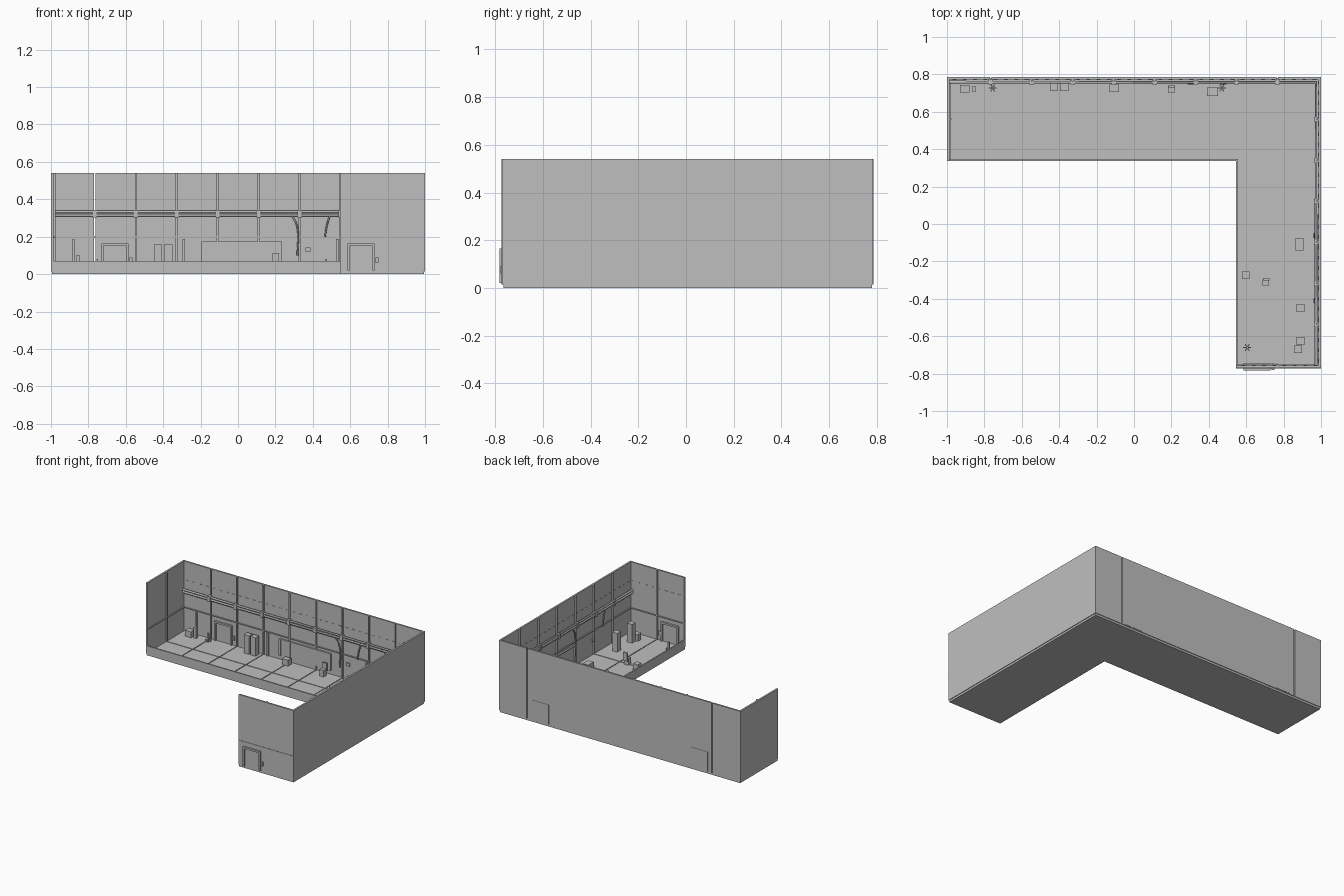
import bpy, bmesh, math
from mathutils import Matrix, Vector

cube = bpy.data.objects.get("Cube")
if cube:
    bpy.data.objects.remove(cube, do_unlink=True)

grey = bpy.data.materials.new("plain_grey")
grey.use_nodes = True
colour = (0.52, 0.52, 0.52, 1)
grey.diffuse_color = colour
grey.node_tree.nodes["Principled BSDF"].inputs["Base Color"].default_value = colour

# Overall plan of the L-shaped room
EDGE, BACK, FRONT = 1.0, 0.785, -0.77
INNER_X, INNER_Y = 0.545, 0.337
TOP, FLOOR, THICK = 0.54, 0.02, 0.013
STEP = 0.219
BAYS = [-0.766 + STEP * i for i in range(8)]
SIDE_BAYS = [0.56 - STEP * i for i in range(6)]


def box(bm, x0, x1, y0, y1, z0, z1):
    size = Vector((abs(x1 - x0), abs(y1 - y0), abs(z1 - z0)))
    mid = Vector((x0 + x1, y0 + y1, z0 + z1)) / 2
    bmesh.ops.create_cube(bm, size=1, matrix=Matrix.Translation(mid) @ Matrix.Diagonal(size.to_4d()))


def wall_box(bm, side, u0, u1, d0, d1, z0, z1):
    """u runs along the wall, d is the depth inward from its outer face."""
    if side == "back":
        box(bm, u0, u1, BACK - d0, BACK - d1, z0, z1)
    elif side == "front":
        box(bm, u0, u1, FRONT + d0, FRONT + d1, z0, z1)
    elif side == "right":
        box(bm, EDGE - d0, EDGE - d1, u0, u1, z0, z1)
    else:
        box(bm, -EDGE + d0, -EDGE + d1, u0, u1, z0, z1)


def finish(bm, name):
    mesh = bpy.data.meshes.new(name)
    bm.to_mesh(mesh)
    bm.free()
    mesh.materials.append(grey)
    obj = bpy.data.objects.new(name, mesh)
    bpy.context.collection.objects.link(obj)
    return obj


def tube(name, paths, radius, bezier=False):
    curve = bpy.data.curves.new(name, "CURVE")
    curve.dimensions = "3D"
    curve.bevel_depth = radius
    curve.bevel_resolution = 1
    curve.use_fill_caps = True
    curve.resolution_u = 6
    for points in paths:
        spline = curve.splines.new("BEZIER" if bezier else "POLY")
        target = spline.bezier_points if bezier else spline.points
        target.add(len(points) - 1)
        for slot, point in zip(target, points):
            if bezier:
                slot.co = point
                slot.handle_left_type = slot.handle_right_type = "AUTO"
            else:
                slot.co = (*point, 1)
    curve.materials.append(grey)
    obj = bpy.data.objects.new(name, curve)
    bpy.context.collection.objects.link(obj)


# Base slab in two arms
bm = bmesh.new()
box(bm, -EDGE + 0.005, EDGE - 0.005, INNER_Y, BACK - 0.005, 0, 0.015)
box(bm, INNER_X, EDGE - 0.005, FRONT + 0.005, INNER_Y, 0, 0.015)
finish(bm, "base_slab")

# Floor tiles with narrow joints
bm = bmesh.new()
gap = 0.003
columns = [-EDGE + THICK] + BAYS + [EDGE - THICK]
rows = [BACK - THICK, 0.56, INNER_Y]
for left, right in zip(columns, columns[1:]):
    for upper, lower in zip(rows, rows[1:]):
        box(bm, left + gap, right - gap, lower + gap, upper - gap, 0.014, FLOOR)
side_rows = [INNER_Y] + SIDE_BAYS[2:] + [-0.535, FRONT + THICK]
leg = [INNER_X, 0.768, EDGE - THICK]
for upper, lower in zip(side_rows, side_rows[1:]):
    for left, right in zip(leg, leg[1:]):
        box(bm, left + gap, right - gap, lower + gap, upper - gap, 0.014, FLOOR)
finish(bm, "floor_tiles")

# Outer walls; the back wall has two slits
spans = {
    "back": [(-EDGE, -0.77), (-0.762, 0.762), (0.77, EDGE)],
    "right": [(FRONT, BACK)],
    "front": [(INNER_X, EDGE)],
    "left": [(INNER_Y, BACK)],
}
for side, pieces in spans.items():
    bm = bmesh.new()
    for start, end in pieces:
        wall_box(bm, side, start, end, 0, THICK, 0.015, TOP)
    finish(bm, side + "_wall")

# Low curb on the open side
bm = bmesh.new()
box(bm, -EDGE + THICK, INNER_X + 0.01, INNER_Y, INNER_Y + 0.01, 0.015, 0.07)
box(bm, INNER_X, INNER_X + 0.01, FRONT + THICK, INNER_Y, 0.015, 0.07)
finish(bm, "inner_curb")

# Ribs and ledges on the inner faces
bm = bmesh.new()
ribs = {"back": BAYS[1:7], "right": SIDE_BAYS, "front": [0.766], "left": [0.56]}
for side, places in ribs.items():
    for u in places:
        wall_box(bm, side, u - 0.005, u + 0.005, THICK, THICK + 0.01, FLOOR, TOP)
    start, end = spans[side][0][0], spans[side][-1][1]
    wall_box(bm, side, start + THICK, end - THICK, THICK, THICK + 0.008, 0.194, 0.2)
finish(bm, "wall_ribs")

# Outer seams and ledges
bm = bmesh.new()
for u in (-0.546, 0.546):
    wall_box(bm, "back", u - 0.003, u + 0.003, -0.002, 0, 0.015, TOP)
wall_box(bm, "front", 0.764, 0.768, -0.003, 0, 0.015, TOP)
for side in ("front", "left"):
    start, end = spans[side][0]
    wall_box(bm, side, start, end, -0.003 if side == "front" else 0, 0, 0.195, 0.2)
finish(bm, "outer_seams")

# Rows of small slots high on the walls
bm = bmesh.new()
for side in ("back", "right", "front"):
    start, end = spans[side][0][0], spans[side][-1][1]
    for i in range(int((end - start) / 0.055)):
        u = start + 0.03 + i * 0.055
        wall_box(bm, side, u, u + 0.02, THICK, THICK + 0.003, 0.4, 0.403)
finish(bm, "wall_slots")


# Doors with frames on both faces
def door(bm, side, u, inside, outside):
    for d0, d1 in ((THICK, THICK + inside), (-outside, 0)):
        for s in (-1, 1):
            wall_box(bm, side, u + s * 0.072, u + s * 0.06, d0, d1, FLOOR, 0.165)
        wall_box(bm, side, u - 0.06, u + 0.06, d0, d1, 0.152, 0.165)
    wall_box(bm, side, u - 0.06, u + 0.06, -0.002, THICK + 0.003, FLOOR, 0.152)
    wall_box(bm, side, u + 0.078, u + 0.093, THICK, THICK + 0.01, 0.06, 0.09)


bm = bmesh.new()
for u in (-0.658, 0.658):
    door(bm, "back", u, 0.014, 0.002)
door(bm, "front", 0.658, 0.014, 0.012)
wall_box(bm, "front", 0.735, 0.75, -0.01, 0, 0.06, 0.09)
finish(bm, "doors")

# Framed display panels and wall boxes
bm = bmesh.new()
for side, u in (("back", 0.02), ("right", 0.12)):
    wall_box(bm, side, u - 0.21, u + 0.21, THICK, THICK + 0.005, 0.05, 0.175)
    for s in (-1, 1):
        wall_box(bm, side, u + s * 0.215, u + s * 0.2, THICK, THICK + 0.012, 0.05, 0.175)
    wall_box(bm, side, u - 0.21, u + 0.21, THICK, THICK + 0.012, 0.168, 0.175)
for u in (-0.88, -0.29, 0.53):
    wall_box(bm, "back", u - 0.006, u + 0.006, THICK, THICK + 0.012, FLOOR, 0.188)
for side, u in (("back", 0.375), ("right", -0.3)):
    wall_box(bm, side, u - 0.013, u + 0.013, THICK, THICK + 0.01, 0.12, 0.143)
finish(bm, "wall_panels")

# Twin pipes along the two long walls, with collars
depth = THICK + 0.014
px, py = EDGE - depth, BACK - depth
tube("wall_pipes", [[(-EDGE + THICK, py, z), (px, py, z), (px, FRONT + THICK, z)]
                    for z in (0.315, 0.333)], 0.008)
bm = bmesh.new()
for side, places in (("back", BAYS), ("right", SIDE_BAYS)):
    for u in places:
        wall_box(bm, side, u - 0.012, u + 0.012, THICK, THICK + 0.025, 0.303, 0.343)
finish(bm, "pipe_collars")

# Hanging cables
back_cables = [[(0.29, 0.31), (0.315, 0.26), (0.318, 0.1)],
               [(0.49, 0.31), (0.475, 0.26), (0.465, 0.2)]]
side_cables = [[(-0.05, 0.31), (-0.07, 0.25), (-0.07, 0.1)],
               [(-0.42, 0.31), (-0.405, 0.26), (-0.4, 0.2)]]
tube("hanging_cables", [[(u, py - 0.008, z) for u, z in c] for c in back_cables]
     + [[(px - 0.008, u, z) for u, z in c] for c in side_cables], 0.005, True)


# Crates and cabinets: centre x, centre y, width, depth, top
crates = [
    (-0.905, 0.722, 0.05, 0.04, 0.065), (-0.855, 0.722, 0.02, 0.025, 0.1),
    (-0.427, 0.73, 0.043, 0.04, 0.158), (-0.373, 0.73, 0.043, 0.04, 0.158),
    (-0.105, 0.725, 0.05, 0.04, 0.065), (0.885, -0.108, 0.045, 0.065, 0.06),
    (0.597, -0.275, 0.04, 0.04, 0.07), (0.89, -0.45, 0.042, 0.042, 0.16),
    (0.89, -0.625, 0.042, 0.042, 0.16), (0.877, -0.67, 0.045, 0.04, 0.07),
    (0.42, 0.708, 0.06, 0.045, 0.065),
]
bm = bmesh.new()
for x, y, w, d, top in crates:
    box(bm, x - w / 2, x + w / 2, y - d / 2, y + d / 2, FLOOR, top)
finish(bm, "crates")

# Small seats with backrests
bm = bmesh.new()
for x, y in ((0.2, 0.722), (0.705, -0.31)):
    box(bm, x - 0.018, x + 0.018, y - 0.02, y + 0.012, FLOOR, 0.07)
    box(bm, x - 0.015, x + 0.02, y + 0.008, y + 0.02, 0.05, 0.112)
finish(bm, "seats")

# Low crossed stands
bm = bmesh.new()
for x, y in ((-0.755, 0.727), (0.47, 0.727), (0.605, -0.66)):
    for i in range(3):
        spot = Matrix.Translation((x, y, 0.025)) @ Matrix.Rotation(i * math.pi / 3, 4, "Z")
        bmesh.ops.create_cube(bm, size=1, matrix=spot @ Matrix.Diagonal((0.042, 0.006, 0.01, 1)))
    box(bm, x - 0.006, x + 0.006, y - 0.006, y + 0.006, FLOOR, 0.08)
finish(bm, "crossed_stands")
